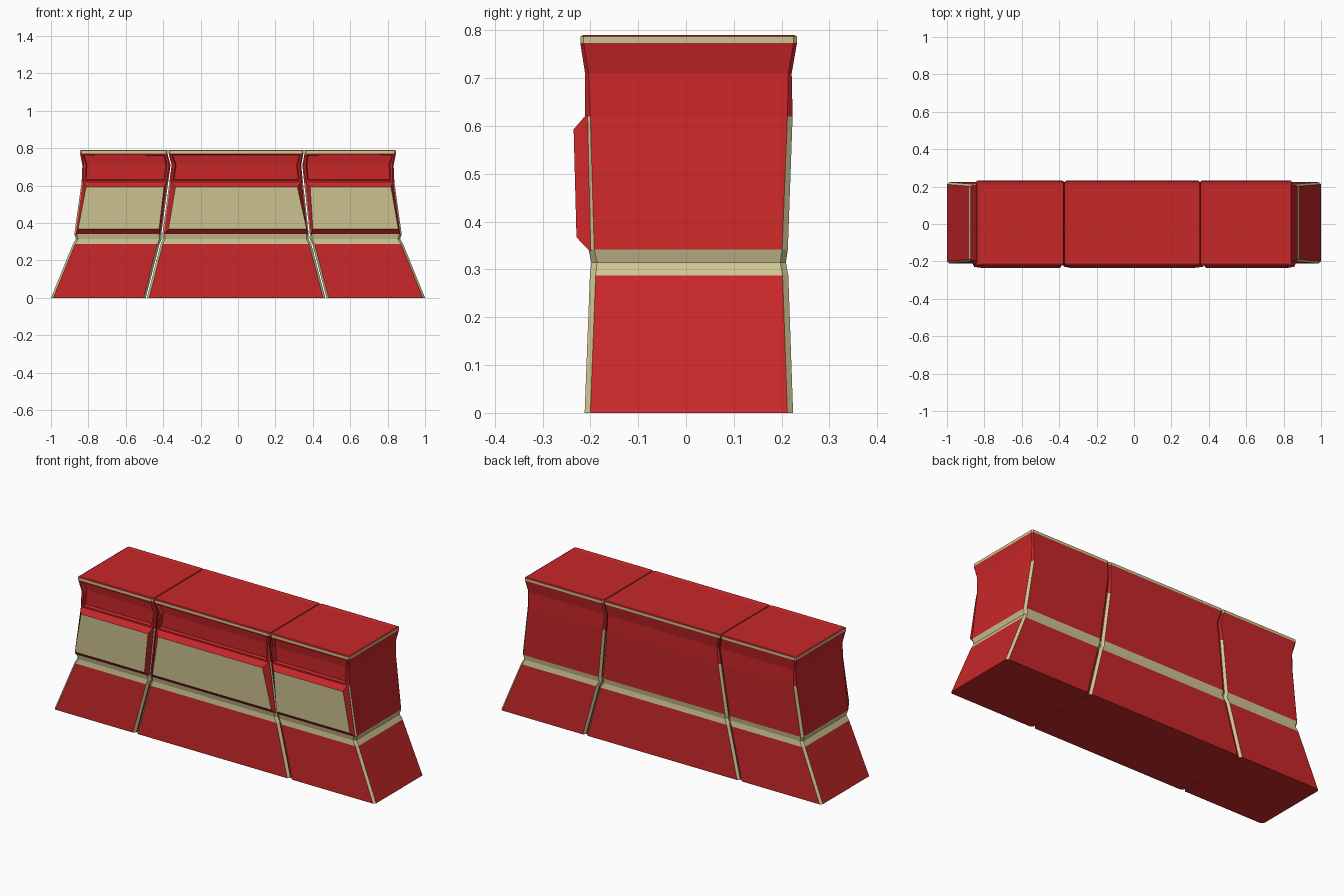
import bpy, bmesh

if "Cube" in bpy.data.objects:
    bpy.data.objects.remove(bpy.data.objects["Cube"])

def material(name, color):
    m = bpy.data.materials.new(name)
    m.diffuse_color = (*color, 1)
    m.use_nodes = True
    m.node_tree.nodes["Principled BSDF"].inputs["Base Color"].default_value = m.diffuse_color
    return m

RED = material("red", (0.58, 0.02, 0.022))
CREAM = material("cream", (0.62, 0.56, 0.29))

# Side profile: z, front y, back y
LEVELS = [(0, -.212, .224), (.287, -.201, .214), (.315, -.198, .209), (.342, -.204, .213),
          (.62, -.211, .223), (.71, -.211, .221), (.773, -.221, .232), (.787, -.221, .232),
          (.79, -.215, .226)]
# x of the outer ends and the two seams at each level
LEFT = [-1, -.883, -.867, -.875, -.836, -.832, -.845, -.845, -.839]
SEAM_A = [-.49, -.417, -.405, -.407, -.370, -.358, -.374, -.374, -.374]
SEAM_B = [.47, .395, .38, .381, .350, .341, .353, .353, .353]
RIGHT = [-x for x in LEFT]
CHAMFER = [.012, .012, .012, .012, .011, .007, .007, .007, .007]
GAP = .003

def finish(bm, name):
    bmesh.ops.recalc_face_normals(bm, faces=bm.faces)
    me = bpy.data.meshes.new(name)
    bm.to_mesh(me)
    bm.free()
    me.materials.append(RED)
    me.materials.append(CREAM)
    ob = bpy.data.objects.new(name, me)
    bpy.context.collection.objects.link(ob)
    return ob

# One counter segment: chamfered rectangles lofted up through the levels
def segment(name, xl, xr):
    bm = bmesh.new()
    rings = []
    for (z, f, b), l, r, c in zip(LEVELS, xl, xr, CHAMFER):
        l, r = l + GAP * (xl is not LEFT), r - GAP * (xr is not RIGHT)
        pts = [(l + c, f), (r - c, f), (r, f + c), (r, b - c),
               (r - c, b), (l + c, b), (l, b - c), (l, f + c)]
        rings.append([bm.verts.new((x, y, z)) for x, y in pts])
    recess = []
    for i, (lo, hi) in enumerate(zip(rings, rings[1:])):
        for k in range(8):
            n = (k + 1) % 8
            face = bm.faces.new((lo[k], lo[n], hi[n], hi[k]))
            # Cream waist band, corner trims below the cap, and top edge trim
            face.material_index = int(i in (1, 2, 6) or (k % 2 == 1 and i < 4))
            if i in (4, 5) and k == 0:
                recess.append(face)
    bm.faces.new(rings[0][::-1])
    top = bm.faces.new(rings[-1])
    bmesh.ops.recalc_face_normals(bm, faces=bm.faces)
    # Recessed upper front panel and slightly dished top
    bmesh.ops.inset_region(bm, faces=recess, thickness=.012, depth=0)
    bmesh.ops.inset_region(bm, faces=recess, thickness=.006, depth=-.018)
    bmesh.ops.inset_region(bm, faces=[top], thickness=.02, depth=-.004)
    return finish(bm, name)

# Raised front display: tapered red surround with a cream screen face
def display(name, base, screen):
    bm = bmesh.new()
    (bl, br, tl, tr), (sl, sr, ul, ur) = base, screen
    outer = [(bl, -.203, .34), (br, -.203, .34), (tr, -.210, .622), (tl, -.210, .622)]
    inner = [(sl, -.229, .367), (sr, -.229, .367), (ur, -.235, .593), (ul, -.235, .593)]
    back = [bm.verts.new((x, y + .01, z)) for x, y, z in outer]
    o = [bm.verts.new(p) for p in outer]
    s = [bm.verts.new(p) for p in inner]
    for a, b in ((back, o), (o, s)):
        for k in range(4):
            n = (k + 1) % 4
            bm.faces.new((a[k], a[n], b[n], b[k]))
    bm.faces.new(back[::-1])
    bm.faces.new(s).material_index = 1
    return finish(bm, name)

segment("left_counter_segment", LEFT, SEAM_A)
segment("middle_counter_segment", SEAM_A, SEAM_B)
segment("right_counter_segment", SEAM_B, RIGHT)

display("left_display", (-.868, -.415, -.830, -.379), (-.855, -.422, -.812, -.396))
display("middle_display", (-.397, .373, -.361, .341), (-.372, .368, -.334, .317))
display("right_display", (.389, .868, .359, .830), (.400, .857, .386, .818))
